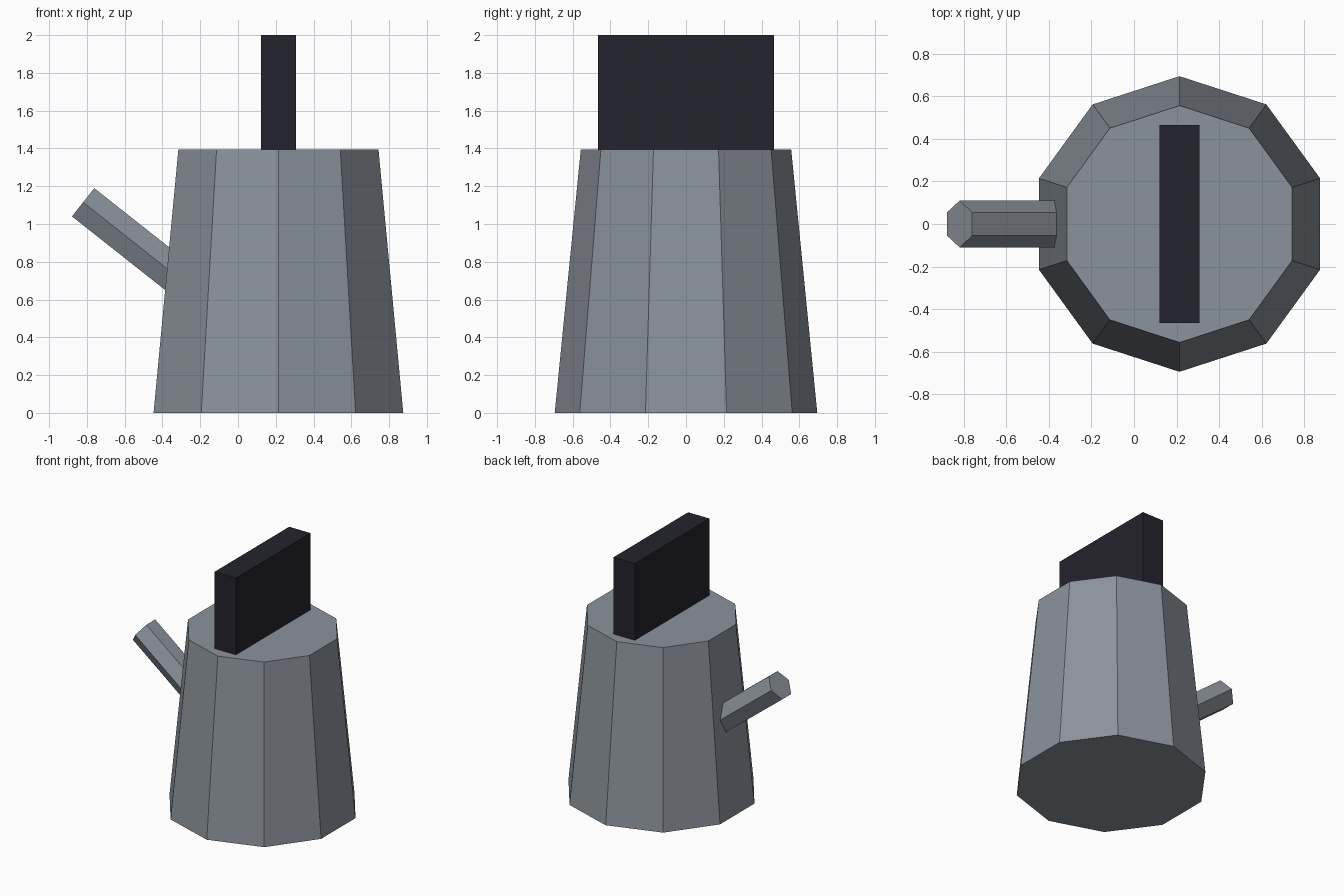
import bpy
import bmesh
import math
from mathutils import Matrix, Vector

if "Cube" in bpy.data.objects:
    bpy.data.objects.remove(bpy.data.objects["Cube"])


def material(name, rgb):
    mat = bpy.data.materials.new(name)
    mat.diffuse_color = (*rgb, 1.0)
    mat.use_nodes = True
    mat.node_tree.nodes["Principled BSDF"].inputs["Base Color"].default_value = mat.diffuse_color
    return mat


def add_object(name, bm, mat):
    mesh = bpy.data.meshes.new(name)
    bm.to_mesh(mesh)
    bm.free()
    mesh.materials.append(mat)
    obj = bpy.data.objects.new(name, mesh)
    bpy.context.collection.objects.link(obj)
    return obj


def prism(name, mat, sides, r_bottom, r_top, length, matrix):
    bm = bmesh.new()
    bmesh.ops.create_cone(bm, cap_ends=True, segments=sides, radius1=r_bottom,
                          radius2=r_top, depth=length, matrix=matrix)
    return add_object(name, bm, mat)


steel = material("steel grey", (0.26, 0.29, 0.33))
black = material("dark plastic", (0.0176, 0.0168, 0.027))

CENTRE_X = 0.214
BODY_H = 1.395

# Tapered ten-sided body, corners on the y axis
prism("kettle_body", steel, 10, 0.695, 0.557, BODY_H,
      Matrix.Translation((CENTRE_X, 0, BODY_H / 2)))

# Six-sided spout, sloping down into the body
slope = math.radians(38.3)
outward = Vector((-math.cos(slope), 0, math.sin(slope)))
length = 0.75
middle = Vector((-0.82, 0, 1.115)) - outward * length / 2
prism("spout", steel, 6, 0.11, 0.11, length,
      Matrix.Translation(middle) @ Matrix.Rotation(slope - math.pi / 2, 4, 'Y'))

# Upright slab handle on the lid
bm = bmesh.new()
bmesh.ops.create_cube(bm, size=1.0)
bmesh.ops.scale(bm, vec=(0.186, 0.93, 2.0 - BODY_H), verts=bm.verts)
bmesh.ops.translate(bm, vec=(CENTRE_X, 0, (2.0 + BODY_H) / 2), verts=bm.verts)
add_object("handle", bm, black)
